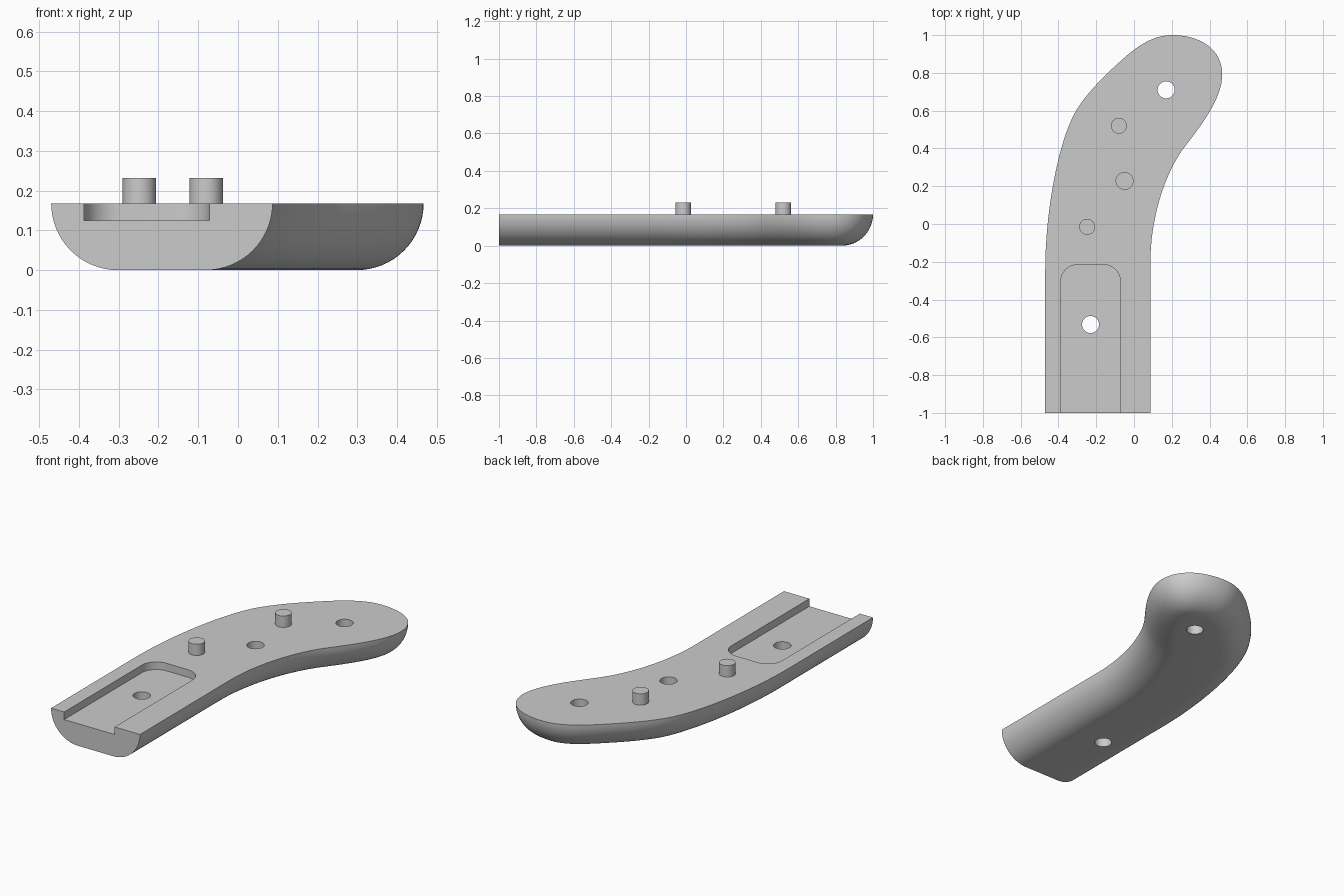
import bpy, bmesh, math
from mathutils import Vector
from mathutils.geometry import interpolate_bezier

if "Cube" in bpy.data.objects:
    bpy.data.objects.remove(bpy.data.objects["Cube"])

HEIGHT = 0.168      # body thickness, also the underside rounding radius
ROUND_STEPS = 16

grey = bpy.data.materials.new("plain_grey")
grey.diffuse_color = (0.6, 0.6, 0.6, 1)
grey.use_nodes = True
grey.node_tree.nodes["Principled BSDF"].inputs["Base Color"].default_value = grey.diffuse_color


def finish(name, bm):
    bmesh.ops.recalc_face_normals(bm, faces=bm.faces)
    mesh = bpy.data.meshes.new(name)
    bm.to_mesh(mesh)
    bm.free()
    obj = bpy.data.objects.new(name, mesh)
    bpy.context.collection.objects.link(obj)
    mesh.materials.append(grey)
    return obj


def prism(name, points, z0, z1):
    bm = bmesh.new()
    low = [bm.verts.new((x, y, z0)) for x, y in points]
    high = [bm.verts.new((x, y, z1)) for x, y in points]
    n = len(points)
    bm.faces.new(low)
    bm.faces.new(high)
    for i in range(n):
        j = (i + 1) % n
        bm.faces.new((low[i], low[j], high[j], high[i]))
    return finish(name, bm)


def arc(cx, cy, r, a0, a1, n):
    return [(cx + r * math.cos(math.radians(a0 + (a1 - a0) * i / n)),
             cy + r * math.sin(math.radians(a0 + (a1 - a0) * i / n))) for i in range(n + 1)]


def cylinder(name, x, y, r, z0, z1):
    return prism(name, arc(x, y, r, 0, 360, 40)[:-1], z0, z1)


def activate(obj):
    bpy.ops.object.select_all(action='DESELECT')
    obj.select_set(True)
    bpy.context.view_layer.objects.active = obj


def cut(obj, cutter):
    mod = obj.modifiers.new("cut", 'BOOLEAN')
    mod.operation = 'DIFFERENCE'
    mod.solver = 'EXACT'
    mod.object = cutter
    activate(obj)
    bpy.ops.object.modifier_apply(modifier=mod.name)
    bpy.data.objects.remove(cutter)


# Plan outline: start point, then (handle, handle, end, steps) around to the other front corner
start = (-0.47, -1.0)
segments = [
    ((-0.47, -0.75), (-0.47, -0.5), (-0.47, -0.25), 1),
    ((-0.47, 0.05), (-0.41, 0.38), (-0.33, 0.555), 16),
    ((-0.28, 0.665), (-0.17, 0.773), (-0.074, 0.86), 12),
    ((0.0, 0.927), (0.09, 1.0), (0.2, 1.0), 14),
    ((0.36, 1.0), (0.467, 0.92), (0.467, 0.79), 20),
    ((0.467, 0.66), (0.345, 0.51), (0.27, 0.41), 16),
    ((0.175, 0.29), (0.087, 0.05), (0.087, -0.2), 18),
    ((0.087, -0.45), (0.087, -0.75), (0.087, -1.0), 1),
]
path = [Vector(start)]
for h1, h2, end, steps in segments:
    pts = interpolate_bezier(path[-1], Vector(h1), Vector(h2), Vector(end), steps + 1)
    path += [Vector(p[:2]) for p in pts[1:]]

# Inward normals along the outline
inward = []
for i in range(len(path)):
    t = path[min(i + 1, len(path) - 1)] - path[max(i - 1, 0)]
    if i in (1, len(path) - 2):     # straight runs keep their exact direction
        t = Vector((0, 1 if i == 1 else -1))
    t.normalize()
    inward.append(Vector((t.y, -t.x)))

# Body: outline swept down a quarter-round to the flat underside
bm = bmesh.new()
rings = []
for k in range(ROUND_STEPS + 1):
    a = math.pi / 2 * k / ROUND_STEPS
    inset, z = HEIGHT * (1 - math.cos(a)), HEIGHT * (1 - math.sin(a))
    rings.append([bm.verts.new((*(p + n * inset), z)) for p, n in zip(path, inward)])
for upper, lower in zip(rings, rings[1:]):
    for i in range(len(path) - 1):
        bm.faces.new((upper[i], upper[i + 1], lower[i + 1], lower[i]))
bm.faces.new(rings[0])
bm.faces.new(rings[-1])
bm.faces.new([r[0] for r in rings] + [r[-1] for r in reversed(rings)])
body = finish("handle_body", bm)

# Open-ended slot with rounded inner corners
slot = ([(-0.388, -1.1), (-0.072, -1.1)] + arc(-0.162, -0.305, 0.09, 0, 90, 10)
        + arc(-0.298, -0.305, 0.09, 90, 180, 10))
cut(body, prism("slot_cutter", slot, 0.125, 0.3))

# Two through holes and one blind locating hole
for x, y, z0 in ((0.17, 0.71, -0.1), (-0.23, -0.532, -0.1), (-0.05, 0.228, 0.085)):
    cut(body, cylinder("hole_cutter", x, y, 0.045, z0, 0.3))

# Locating pegs
pegs = [cylinder("locating_peg", x, y, 0.042, HEIGHT - 0.02, 0.232)
        for x, y in ((-0.08, 0.52), (-0.248, -0.015))]

for obj in [body] + pegs:
    activate(obj)
    bpy.ops.object.shade_smooth_by_angle(angle=math.radians(30))
